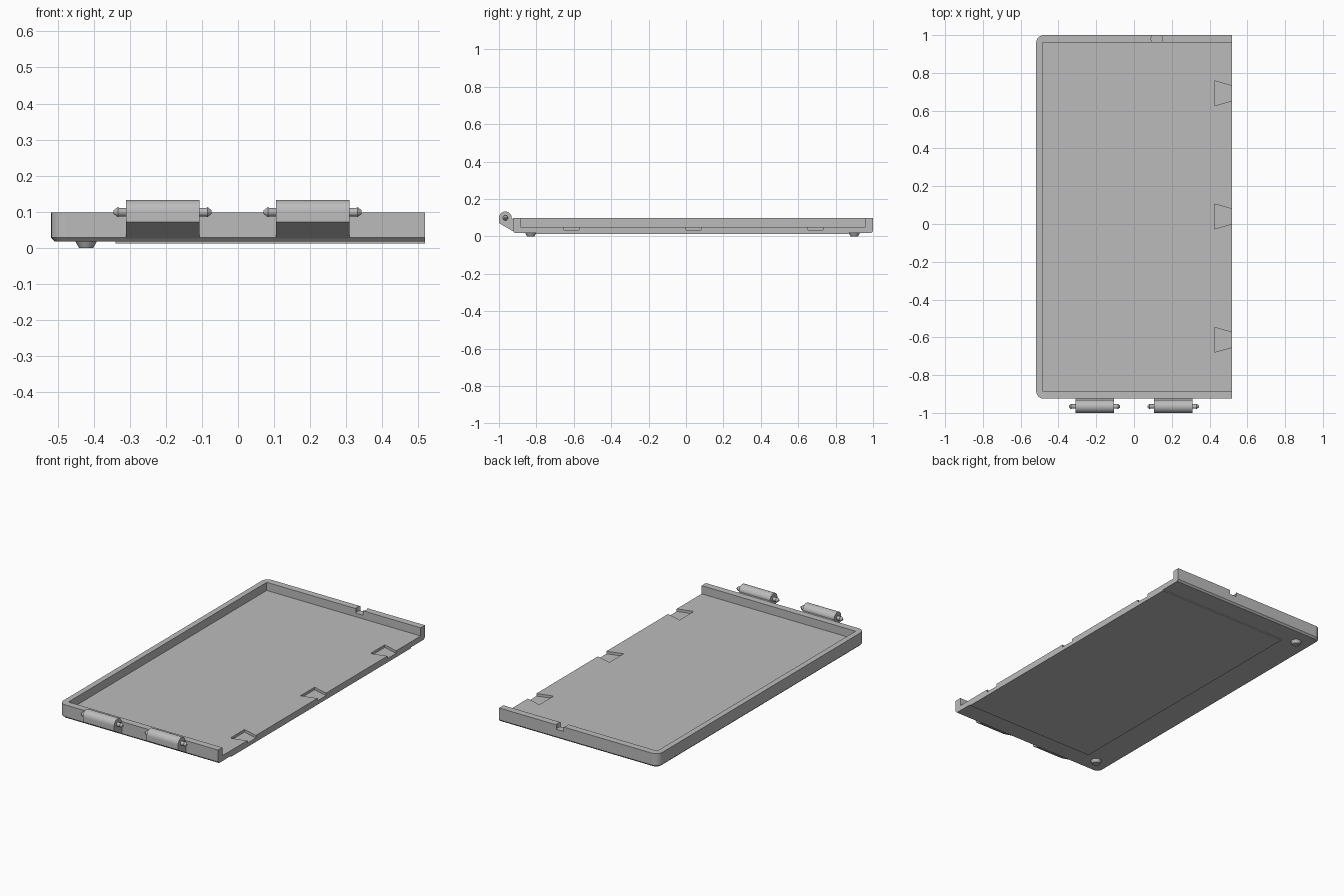
import bpy, bmesh, math
from mathutils import Matrix

old = bpy.data.objects.get("Cube")
if old:
    bpy.data.objects.remove(old, do_unlink=True)

grey = bpy.data.materials.new("plain grey")
grey.use_nodes = True
GREY = (0.5, 0.5, 0.5, 1)
grey.diffuse_color = GREY
grey.node_tree.nodes["Principled BSDF"].inputs["Base Color"].default_value = GREY

LEFT, RIGHT, FRONT, BACK = -0.518, 0.518, -0.925, 1.0
BOTTOM, FLOOR, TOP = 0.018, 0.05, 0.098


def finish(name, bm, smooth=False):
    bmesh.ops.recalc_face_normals(bm, faces=bm.faces)
    mesh = bpy.data.meshes.new(name)
    bm.to_mesh(mesh)
    bm.free()
    mesh.materials.append(grey)
    ob = bpy.data.objects.new(name, mesh)
    bpy.context.collection.objects.link(ob)
    if smooth:
        bpy.ops.object.select_all(action='DESELECT')
        ob.select_set(True)
        bpy.context.view_layer.objects.active = ob
        bpy.ops.object.shade_smooth_by_angle(angle=math.radians(35))
    return ob


def loft(name, rings, smooth=False):
    """Skin a stack of rings with equal point counts and cap both ends."""
    bm = bmesh.new()
    loops = [[bm.verts.new(p) for p in ring] for ring in rings]
    n = len(loops[0])
    for a, b in zip(loops, loops[1:]):
        for i in range(n):
            j = (i + 1) % n
            bm.faces.new((a[i], a[j], b[j], b[i]))
    bm.faces.new(loops[0])
    bm.faces.new(loops[-1])
    return finish(name, bm, smooth)


def prism(name, outline, z0, z1):
    return loft(name, [[(x, y, z) for x, y in outline] for z in (z0, z1)])


def box(name, x0, x1, y0, y1, z0, z1):
    return prism(name, [(x0, y0), (x1, y0), (x1, y1), (x0, y1)], z0, z1)


def turned(name, profile, centre, axis='Z', sides=24):
    """Lathe (distance, radius) pairs along an axis."""
    rings = []
    for d, r in profile:
        ring = []
        for i in range(sides):
            t = 2 * math.pi * i / sides
            p = (r * math.cos(t), r * math.sin(t), d)
            if axis == 'X':
                p = (p[2], p[0], p[1])
            ring.append([c + q for c, q in zip(centre, p)])
        rings.append(ring)
    return loft(name, rings, True)


def tray_ring(inset, z, radius=0.04, steps=6):
    """Outline with two rounded corners on the closed long side."""
    ring = [(RIGHT, FRONT + inset, z), (RIGHT, BACK - inset, z)]
    r = radius - inset
    for cy, start in ((BACK - radius, 90), (FRONT + radius, 180)):
        for i in range(steps + 1):
            a = math.radians(start + 90 * i / steps)
            ring.append((LEFT + radius + r * math.cos(a), cy + r * math.sin(a), z))
    return ring


# Tray body with a chamfered lower edge
tray = loft("tray", [tray_ring(0.01, BOTTOM), tray_ring(0, BOTTOM + 0.01), tray_ring(0, TOP)])

# Interior, dovetail recesses and latch notch
cutters = [box("interior_cutter", -0.485, 0.6, -0.885, 0.96, FLOOR, 0.2)]
for y in (-0.613, 0.04, 0.692):
    cutters.append(prism("dovetail_cutter", [(0.425, y - 0.066), (0.525, y - 0.038),
                                             (0.525, y + 0.038), (0.425, y + 0.066)], 0.035, 0.07))
cutters.append(turned("latch_cutter", [(0, 0.03), (0.1, 0.03)], (0.12, 0.98, 0.072), sides=16))

bpy.context.view_layer.objects.active = tray
for cutter in cutters:
    cutter.hide_render = True
    mod = tray.modifiers.new("cut", 'BOOLEAN')
    mod.operation = 'DIFFERENCE'
    mod.solver = 'EXACT'
    mod.object = cutter
    bpy.ops.object.modifier_apply(modifier=mod.name)
    bpy.data.objects.remove(cutter, do_unlink=True)

# Raised panel under the tray
box("base_panel", -0.34, RIGHT, -0.80, 0.87, 0.012, BOTTOM + 0.002)

# Two tapered feet
for side, y in (("front", -0.83), ("back", 0.9)):
    turned(side + "_foot", [(0, 0.02), (0.02, 0.031)], (-0.421, y, 0))

# Two hinge knuckles with sloped arms and pointed pins
HY, HZ, HR, HALF = -0.966, 0.099, 0.034, 0.102
for side, x in (("right", -0.209), ("left", 0.207)):
    outline = [(FRONT + 0.005, 0.024), (FRONT + 0.005, 0.088), (HY + HR * 0.95, HZ)]
    outline += [(HY + HR * math.cos(a), HZ + HR * math.sin(a))
                for a in (math.pi * i / 16 for i in range(1, 17))]
    outline.append((HY - HR, 0.071))
    loft(side + "_hinge", [[(x + s * HALF, y, z) for y, z in outline] for s in (-1, 1)], True)
    pin = [(0.136, 0.005), (0.124, 0.014), (0.121, 0.012)]
    profile = [(-d, r) for d, r in pin] + [(d, r) for d, r in reversed(pin)]
    turned(side + "_hinge_pin", profile, (x, HY, HZ), 'X', 16)
